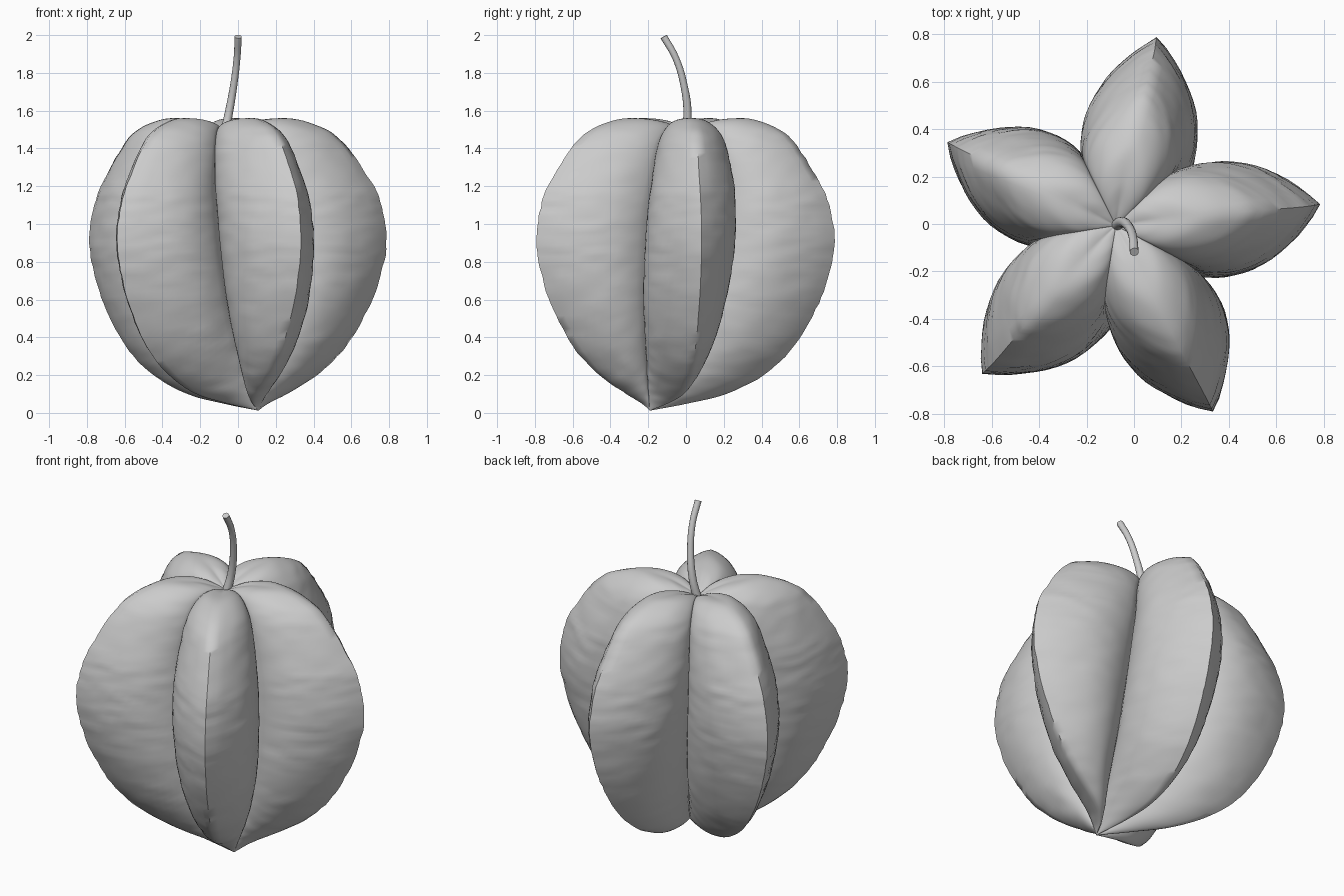
import bpy, math
from mathutils import Vector, noise

if "Cube" in bpy.data.objects:
    bpy.data.objects.remove(bpy.data.objects["Cube"])

LOBES, START, STEPS, SUB = 5, math.radians(8.6), 14, 7
CENTRE, LEAN = Vector((-0.042, -0.042, 0)), Vector((0.15, -0.15, 0))

# meridians from bottom to top: radius, height, share of the sideways lean
RIDGE = [(0, .012, 1), (.13, .05, .5), (.28, .1, .15), (.455, .195, .03), (.62, .35, 0),
         (.755, .58, 0), (.82, .78, 0), (.838, .93, 0), (.815, 1.08, 0), (.77, 1.2, 0),
         (.64, 1.4, -.05), (.53, 1.5, -.1), (.36, 1.557, -.15), (.2, 1.55, -.2),
         (.08, 1.515, -.23), (0, 1.48, -.23)]
VALLEY = [(0, .012, 1), (.05, .09, .88), (.11, .19, .74), (.19, .33, .53), (.265, .48, .34),
          (.31, .64, .2), (.33, .8, .08), (.338, .95, -.02), (.337, 1.07, -.09), (.32, 1.2, -.17),
          (.27, 1.38, -.21), (.22, 1.465, -.23), (.15, 1.505, -.23), (.09, 1.508, -.23),
          (.04, 1.495, -.23), (0, 1.48, -.23)]


def smooth(table):
    """Catmull-Rom resampling of a meridian."""
    p = [Vector(q) for q in table]
    out = []
    for i in range(len(p) - 1):
        a, b, c, d = p[max(i - 1, 0)], p[i], p[i + 1], p[min(i + 2, len(p) - 1)]
        for k in range(SUB):
            t = k / SUB
            out.append(0.5 * (2 * b + (c - a) * t + (2 * a - 5 * b + 4 * c - d) * t * t
                              + (3 * b - a - 3 * c + d) * t ** 3))
    return out + [p[-1]]


def ring(ridge, valley):
    """One closed five-lobed loop."""
    half = math.pi / LOBES
    u0, v0 = valley.x * math.cos(half), valley.x * math.sin(half)
    power = .8 - .18 * min(max((ridge.y - 1.1) / .3, 0), 1)
    pts = []
    for lobe in range(LOBES):
        ang = START + lobe * 2 * half
        for k in range(2 * STEPS):
            side = -1 if k <= STEPS else 1
            s = 1 - abs(k - STEPS) / STEPS
            bulge = .205 * max(math.sin(math.pi * s), 0) ** power
            u = u0 + (ridge.x - u0) * s
            v = side * (v0 * (1 - s) + max(ridge.x - u0, 0) * bulge)
            e = math.sin(s * math.pi / 2)
            z = valley.y + (ridge.y - valley.y) * e
            lean = valley.z + (ridge.z - valley.z) * s
            co = Vector((u * math.cos(ang) - v * math.sin(ang),
                         u * math.sin(ang) + v * math.cos(ang), z))
            # faint wrinkles
            n = noise.noise(Vector((co.x * 9, co.y * 9, co.z * 22)))
            amp = .007 * min(1, ridge.x / .3)
            out = Vector((co.x, co.y, 0))
            if out.length > 1e-5:
                co += out.normalized() * n * amp
            pts.append(co + CENTRE + LEAN * lean)
    return pts


# lobed husk
rows = list(zip(smooth(RIDGE), smooth(VALLEY)))
n = 2 * STEPS * LOBES
verts, faces = [], []
for r, v in rows[1:-1]:
    verts += ring(r, v)
count = len(rows) - 2
for j in range(count - 1):
    for i in range(n):
        a, b = j * n + i, j * n + (i + 1) % n
        faces.append((a, b, b + n, a + n))
bottom, top = len(verts), len(verts) + 1
for r in (rows[0][0], rows[-1][0]):
    verts.append(CENTRE + LEAN * r.z + Vector((0, 0, r.y)))
for i in range(n):
    k = (i + 1) % n
    faces.append((bottom, k, i))
    faces.append((top, (count - 1) * n + i, (count - 1) * n + k))
mesh = bpy.data.meshes.new("husk")
mesh.from_pydata(verts, [], faces)
husk = bpy.data.objects.new("husk", mesh)
bpy.context.collection.objects.link(husk)

# curved stem
curve = bpy.data.curves.new("stem", 'CURVE')
curve.dimensions = '3D'
curve.bevel_depth = .02
curve.bevel_resolution = 4
curve.resolution_u = 8
curve.use_fill_caps = True
path = [(-.075, -.005, 1.46, 1.25), (-.05, .008, 1.58, 1.1), (-.022, -.012, 1.74, .95),
        (-.005, -.055, 1.88, .9), (.001, -.118, 1.992, .95)]
spline = curve.splines.new('BEZIER')
spline.bezier_points.add(len(path) - 1)
for bp, (x, y, z, rad) in zip(spline.bezier_points, path):
    bp.co, bp.radius = (x, y, z), rad
    bp.handle_left_type = bp.handle_right_type = 'AUTO'
stem = bpy.data.objects.new("stem", curve)
bpy.context.collection.objects.link(stem)

# meshes and shading
bpy.ops.object.select_all(action='DESELECT')
stem.select_set(True)
bpy.context.view_layer.objects.active = stem
bpy.ops.object.convert(target='MESH')
husk.select_set(True)
bpy.context.view_layer.objects.active = husk
bpy.ops.object.shade_smooth_by_angle(angle=math.radians(60))
